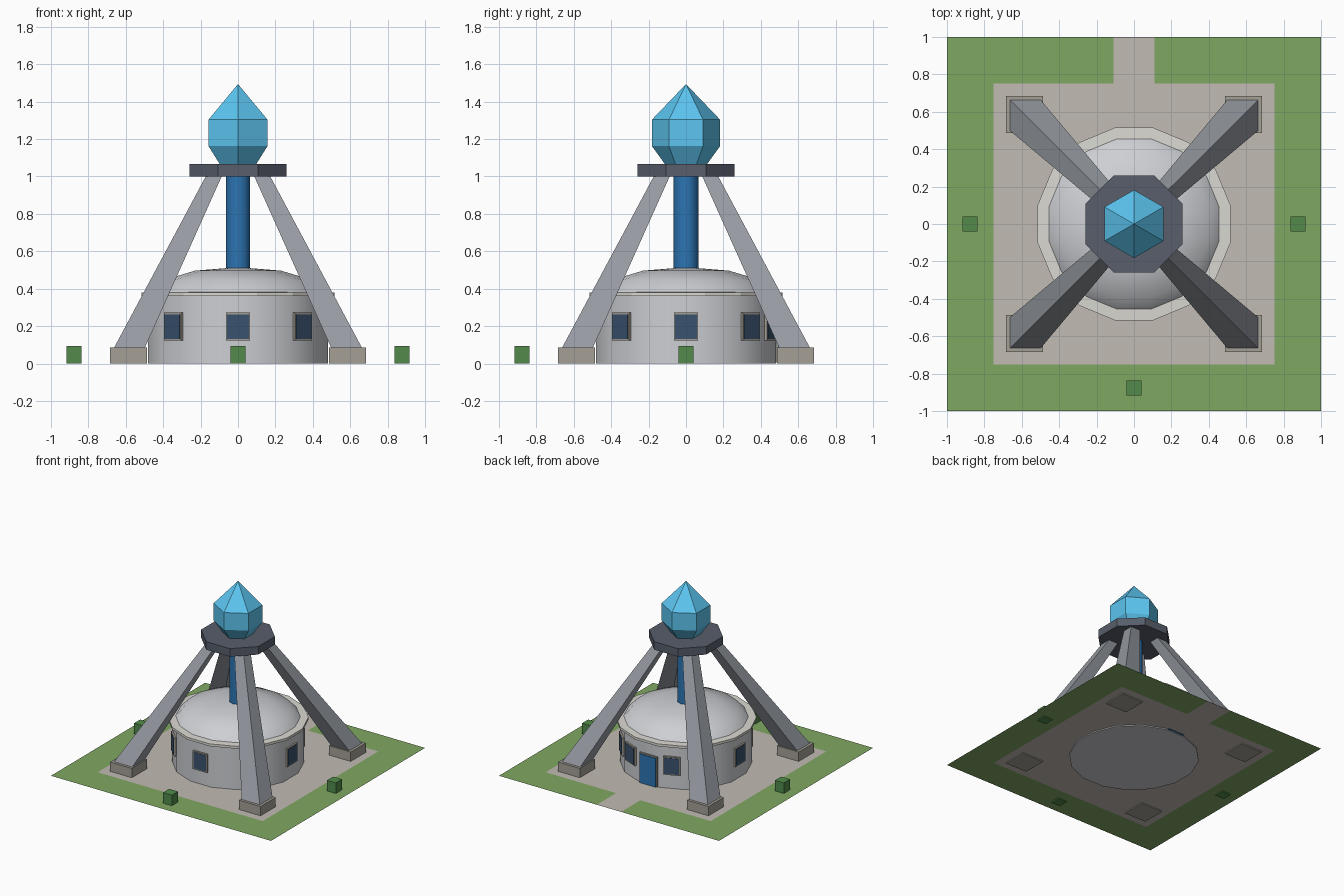
import bpy, bmesh
from math import radians, sin, cos, pi
from mathutils import Matrix, Vector

if "Cube" in bpy.data.objects:
    bpy.data.objects.remove(bpy.data.objects["Cube"])


def material(name, rgb):
    m = bpy.data.materials.new(name)
    lin = [((c / 255 + 0.055) / 1.055) ** 2.4 for c in rgb]
    m.diffuse_color = (*lin, 1)
    m.use_nodes = True
    m.node_tree.nodes["Principled BSDF"].inputs["Base Color"].default_value = m.diffuse_color
    return m


GRASS = material("grass", (127, 168, 98))
PAVING = material("paving", (194, 187, 180))
BUSH = material("bush_green", (82, 138, 74))
WALL = material("wall_grey", (205, 207, 211))
TRIM = material("trim", (218, 217, 210))
STONE = material("stone", (165, 160, 150))
STEEL = material("steel", (150, 155, 162))
DARK = material("dark_steel", (88, 94, 107))
BLUE = material("blue", (44, 116, 178))
GLASS = material("window_glass", (58, 82, 110))
CRYSTAL = material("crystal_blue", (92, 197, 240))


def finish(name, bm, *mats, smooth=None):
    bmesh.ops.remove_doubles(bm, verts=bm.verts, dist=1e-5)
    me = bpy.data.meshes.new(name)
    bm.to_mesh(me)
    bm.free()
    for m in mats:
        me.materials.append(m)
    ob = bpy.data.objects.new(name, me)
    bpy.context.collection.objects.link(ob)
    if smooth:
        bpy.context.view_layer.objects.active = ob
        ob.select_set(True)
        bpy.ops.object.shade_smooth_by_angle(angle=radians(smooth))
        ob.select_set(False)
    return ob


def loft(name, rings, mat, smooth=None):
    """Join equal-length rings of points and cap both ends."""
    bm = bmesh.new()
    vs = [[bm.verts.new(p) for p in r] for r in rings]
    n = len(vs[0])
    for a, b in zip(vs, vs[1:]):
        for i in range(n):
            j = (i + 1) % n
            bm.faces.new((a[i], a[j], b[j], b[i]))
    bm.faces.new(vs[0][::-1])
    bm.faces.new(vs[-1])
    bmesh.ops.remove_doubles(bm, verts=bm.verts, dist=1e-5)
    bmesh.ops.recalc_face_normals(bm, faces=bm.faces)
    return finish(name, bm, mat, smooth=smooth)


def turned(name, profile, n, start, mat, smooth=None):
    """Polygonal solid of revolution from (radius, z) pairs."""
    rings = [[(max(r, 1e-7) * cos(start + 2 * pi * i / n),
               max(r, 1e-7) * sin(start + 2 * pi * i / n), z) for i in range(n)]
             for r, z in profile]
    return loft(name, rings, mat, smooth)


def box(name, centre, size, mat, turn=0.0):
    bm = bmesh.new()
    bmesh.ops.create_cube(bm, size=1)
    bmesh.ops.scale(bm, vec=size, verts=bm.verts)
    bmesh.ops.translate(bm, vec=centre, verts=bm.verts)
    bmesh.ops.rotate(bm, matrix=Matrix.Rotation(turn, 3, 'Z'), verts=bm.verts)
    return finish(name, bm, mat)


# Ground sheet: lawn with paved square and path to the back door
bm = bmesh.new()
xs, ys, gz = [-1, -.75, -.11, .11, .75, 1], [-1, -.75, .75, 1], .008
for x0, x1 in zip(xs, xs[1:]):
    for y0, y1 in zip(ys, ys[1:]):
        f = bm.faces.new([bm.verts.new(p) for p in
                          ((x0, y0, gz), (x1, y0, gz), (x1, y1, gz), (x0, y1, gz))])
        cx, cy = (x0 + x1) / 2, (y0 + y1) / 2
        paved = abs(cx) < .75 and abs(cy) < .75 or abs(cx) < .1 and cy > .75
        f.material_index = int(paved)
finish("ground", bm, GRASS, PAVING)

# Round hall: drum, rim and shallow dome (16 sides)
half = pi / 16
turned("drum_wall", [(.49, 0), (.49, .365)], 16, half, WALL, 30)
turned("roof_rim", [(.525, .36), (.525, .38), (.46, .382)], 16, half, TRIM)
dome = [(.468 * cos(a), .378 + .137 * sin(a)) for a in (0, pi / 6, pi / 3, pi / 2)]
turned("dome", dome, 16, half, WALL, 40)

# Windows and door, set around the drum
for i, deg in enumerate((-135, -90, -45, 0, 45, 67.5, 112.5, 135, 180)):
    t = radians(deg)
    box(f"window_frame_{i}", (.48, 0, .197), (.03, .13, .15), STONE, t)
    box(f"window_pane_{i}", (.483, 0, .197), (.03, .115, .132), GLASS, t)
box("door_frame", (.48, 0, .13), (.025, .16, .25), STONE, pi / 2)
box("door", (.483, 0, .125), (.03, .145, .24), BLUE, pi / 2)


# Four leaning legs on square footings
def square(sx, sy, a, b, z):
    return [(sx * x, sy * y, z) for x, y in ((a, a), (b, a), (b, b), (a, b))]


for sx, sy, side in ((-1, -1, "front_left"), (1, -1, "front_right"),
                     (-1, 1, "back_left"), (1, 1, "back_right")):
    box(f"{side}_footing", (.585 * sx, .585 * sy, .0425), (.197, .197, .085), STONE)
    loft(f"{side}_leg", [square(sx, sy, .50, .665, .08),
                         square(sx, sy, .085, .17, 1.005)], STEEL)

# Central column, platform and crystal
turned("column", [(.067, .48), (.067, 1.01)], 10, pi / 2, BLUE, 40)
turned("platform", [(.281, 1.0), (.281, 1.066)], 8, pi / 8, DARK)
turned("crystal", [(.108, 1.06), (.182, 1.162), (.182, 1.304), (0, 1.494)],
       6, pi / 2, CRYSTAL)

# Clipped cube bushes
for x, y, side in ((-.877, 0, "left"), (.877, 0, "right"), (0, -.877, "front")):
    box(f"{side}_bush", (x, y, .0475), (.08, .08, .095), BUSH)
